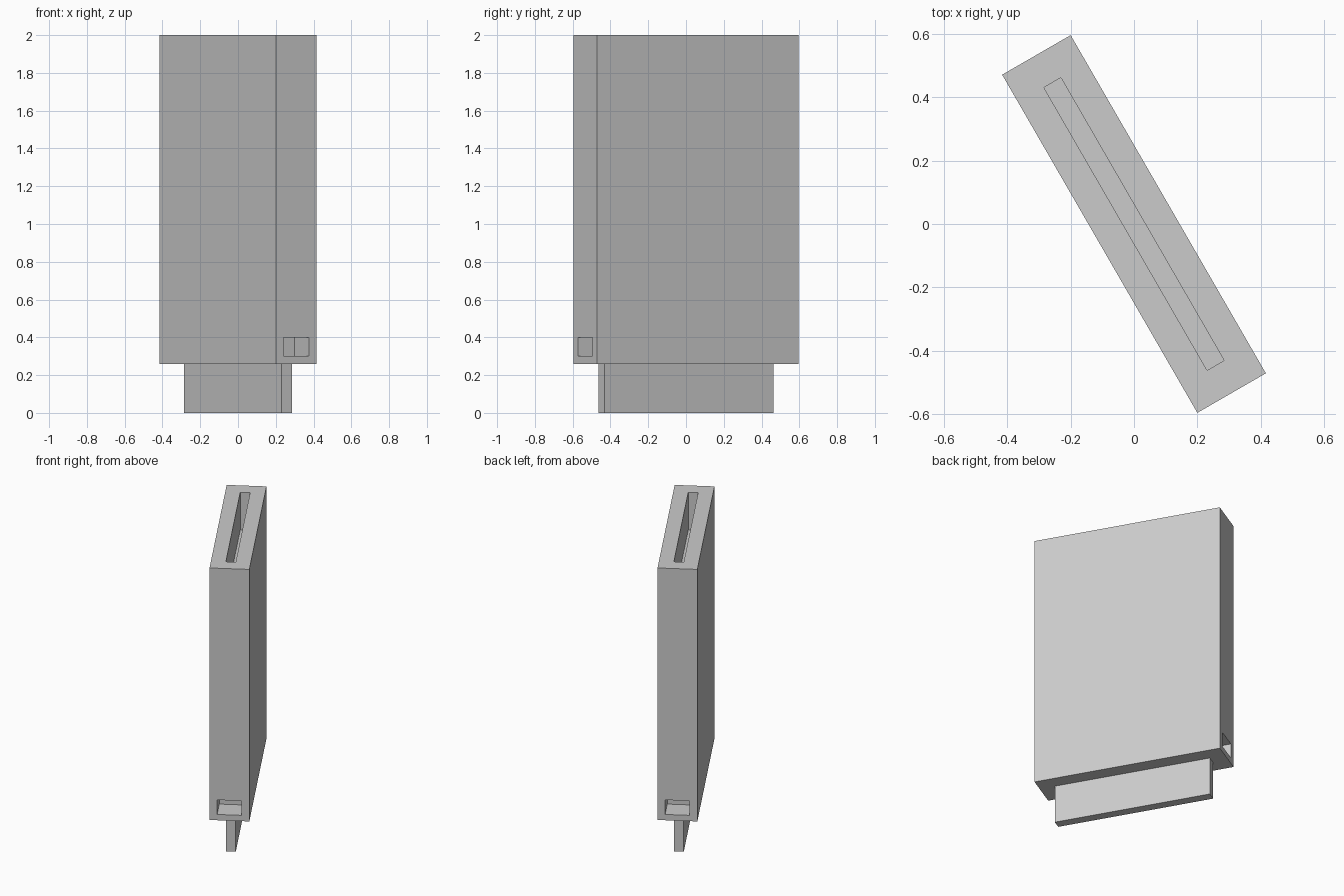
import bpy
from math import radians

if "Cube" in bpy.data.objects:
    bpy.data.objects.remove(bpy.data.objects["Cube"], do_unlink=True)

TURN = radians(30)           # whole model is turned about the vertical
HALF_LEN, HALF_THICK = 0.617, 0.125
BASE, TOP = 0.26, 2.0
TONGUE_LEN, TONGUE_THICK = 0.516, 0.031

grey = bpy.data.materials.new("plain grey")
colour = (0.6, 0.6, 0.6, 1)
grey.use_nodes = True
grey.diffuse_color = colour
grey.node_tree.nodes["Principled BSDF"].inputs["Base Color"].default_value = colour


def box(name, half_x, y0, y1, z0, z1):
    """Box centred on x, with y and z ranges."""
    bpy.ops.mesh.primitive_cube_add(size=1)
    ob = bpy.context.object
    ob.name = name
    for v in ob.data.vertices:
        v.co = (v.co.x * 2 * half_x,
                y1 if v.co.y > 0 else y0,
                z1 if v.co.z > 0 else z0)
    ob.rotation_euler.z = TURN
    ob.data.materials.append(grey)
    return ob


def cut(target, cutter):
    """Subtract the cutter, then discard it."""
    mod = target.modifiers.new(cutter.name, "BOOLEAN")
    mod.operation = "DIFFERENCE"
    mod.solver = "EXACT"
    mod.object = cutter
    bpy.context.view_layer.objects.active = target
    bpy.ops.object.modifier_apply(modifier=mod.name)
    bpy.data.objects.remove(cutter, do_unlink=True)


# Main slab
panel = box("panel", HALF_THICK, -HALF_LEN, HALF_LEN, BASE, TOP)

# Socket in the top edge, sized for the tongue
cut(panel, box("top_slot", TONGUE_THICK, -TONGUE_LEN, TONGUE_LEN,
               TOP - 0.26, TOP + 0.1))

# Blind square holes low in both narrow ends
for side in (-1, 1):
    y0, y1 = sorted((side * (HALF_LEN - 0.154), side * (HALF_LEN + 0.1)))
    cut(panel, box("end_hole", 0.077, y0, y1, 0.30, 0.40))

# Tongue under the slab
box("tongue", TONGUE_THICK, -TONGUE_LEN, TONGUE_LEN, 0, BASE)
